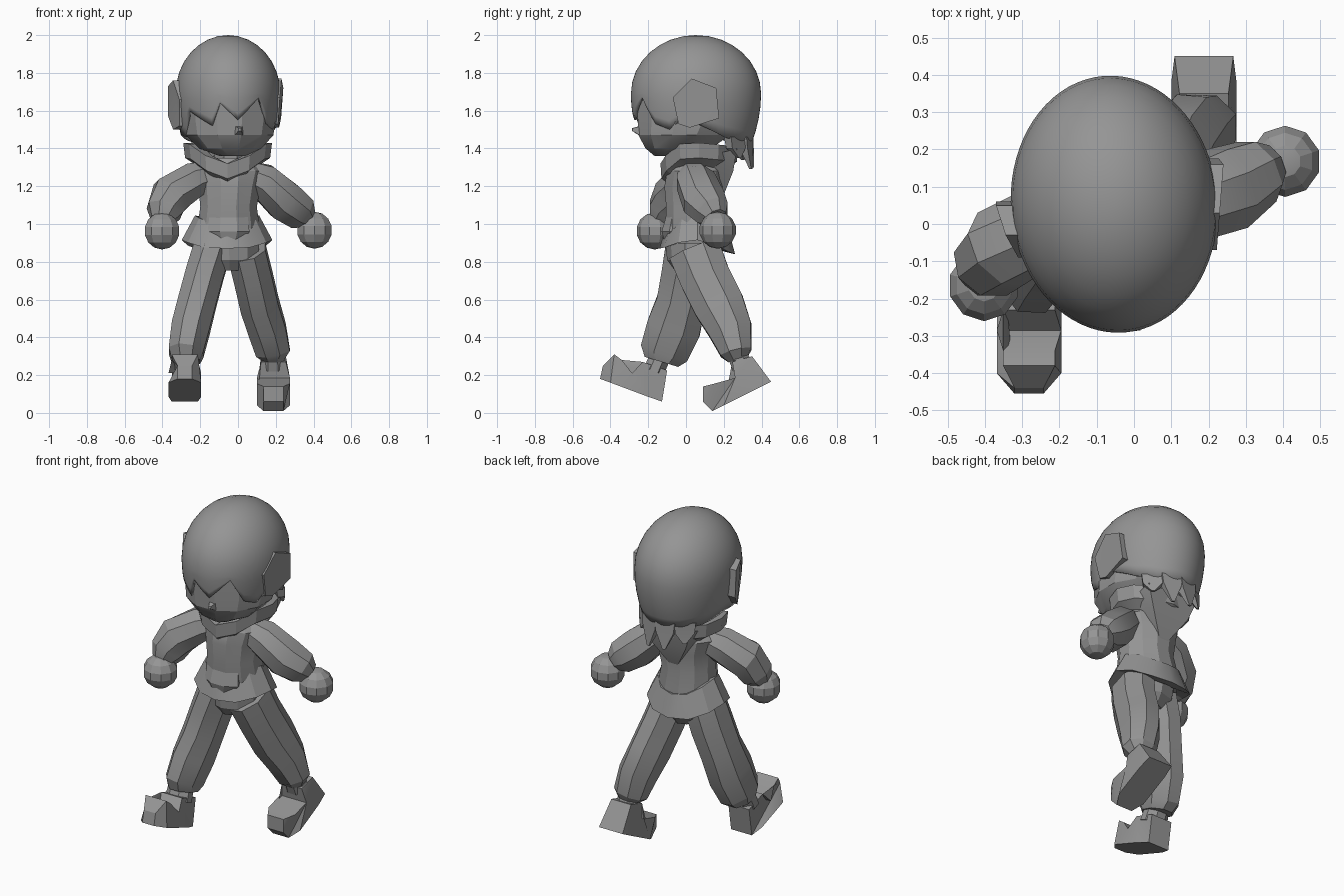
import bpy, bmesh, math
from mathutils import Vector

cube = bpy.data.objects.get("Cube")
if cube:
    bpy.data.objects.remove(cube)

grey = bpy.data.materials.new("plain grey")
grey.use_nodes = True
GREY = (0.3, 0.3, 0.3, 1)
grey.diffuse_color = GREY
grey.node_tree.nodes["Principled BSDF"].inputs["Base Color"].default_value = GREY


def finish(name, bm, angle=25):
    bmesh.ops.recalc_face_normals(bm, faces=bm.faces[:])
    mesh = bpy.data.meshes.new(name)
    bm.to_mesh(mesh)
    bm.free()
    mesh.materials.append(grey)
    obj = bpy.data.objects.new(name, mesh)
    bpy.context.collection.objects.link(obj)
    bpy.ops.object.select_all(action='DESELECT')
    obj.select_set(True)
    bpy.context.view_layer.objects.active = obj
    bpy.ops.object.shade_smooth_by_angle(angle=math.radians(angle))
    return obj


def loft(name, stations, sides=8, ref=(1, 0, 0), square=False):
    """Rings (x, y, z, ru, rv) across a path, capped at both ends.
    square=True keeps every ring horizontal."""
    bm = bmesh.new()
    pts = [Vector(s[:3]) for s in stations]
    rings = []
    for i, s in enumerate(stations):
        t = (pts[min(i + 1, len(pts) - 1)] - pts[max(i - 1, 0)]).normalized()
        if square:
            t = Vector((0, 0, 1))
        u = (Vector(ref) - t * t.dot(Vector(ref))).normalized()
        v = t.cross(u)
        ring = []
        for k in range(sides):
            a = math.tau * (k + 0.5) / sides
            ring.append(bm.verts.new(pts[i] + u * s[3] * math.cos(a) + v * s[4] * math.sin(a)))
        rings.append(ring)
    for a, b in zip(rings, rings[1:]):
        for k in range(sides):
            n = (k + 1) % sides
            bm.faces.new((a[k], a[n], b[n], b[k]))
    bm.faces.new(rings[0])
    bm.faces.new(rings[-1])
    return finish(name, bm)


def slab(name, outline, x0, x1, taper):
    """Side outline (y, z) extruded across x; taper(side, y, z) scales the width."""
    bm = bmesh.new()
    mid, half = (x0 + x1) / 2, (x1 - x0) / 2
    rows = [[bm.verts.new((mid + s * half * taper(s, y, z), y, z)) for y, z in outline]
            for s in (-1, 1)]
    n = len(outline)
    for k in range(n):
        bm.faces.new((rows[0][k], rows[0][(k + 1) % n], rows[1][(k + 1) % n], rows[1][k]))
    for row in rows:
        bm.faces.new(row)
    bmesh.ops.triangulate(bm, faces=[f for f in bm.faces if len(f.verts) > 4])
    return finish(name, bm)


def band(name, x, y, section, lift):
    """Closed section (rx, ry, z) swept round an oval; lift(c, s) shifts the height."""
    bm = bmesh.new()
    rings = []
    for k in range(12):
        c, s = math.cos(math.tau * k / 12), math.sin(math.tau * k / 12)
        rings.append([bm.verts.new((x + rx * c, y + ry * s, z + lift(c, s)))
                      for rx, ry, z in section])
    m = len(section)
    for a, b in zip(rings, rings[1:] + rings[:1]):
        for i in range(m):
            j = (i + 1) % m
            bm.faces.new((a[i], a[j], b[j], b[i]))
    finish(name, bm)


# Hair cap: a dome turned slightly to its left, with a zigzag fringe and side locks
HEM = [(-180, 1.48), (-155, 1.46), (-140, 1.6), (-110, 1.52), (-100, 1.64), (-80, 1.55),
       (-55, 1.67), (-40, 1.53), (-25, 1.5), (-10, 1.56), (30, 1.46), (60, 1.42),
       (120, 1.42), (150, 1.44), (180, 1.48)]
YAW = math.radians(5)


def hem_height(deg):
    for (a, za), (b, zb) in zip(HEM, HEM[1:]):
        if a <= deg <= b:
            return za + (zb - za) * (deg - a) / (b - a)


def hair_point(deg, r):
    a = math.radians(deg) - YAW
    u, v = 0.277 * r * math.cos(a), 0.345 * r * math.sin(a)
    return (-0.053 + u * math.cos(YAW) - v * math.sin(YAW),
            0.053 + u * math.sin(YAW) + v * math.cos(YAW))


def hair_cap():
    bm = bmesh.new()
    top = bm.verts.new((-0.05, 0.05, 2.0))
    columns = []
    for deg in range(-180, 180, 5):
        low = hem_height(deg)
        col = []
        for i in range(1, 13):
            if i <= 8:
                p = i / 8 * math.pi / 2
                r, z = math.sin(p), 1.69 + 0.31 * math.cos(p)
            else:
                z = 1.69 + (low - 1.69) * (i - 8) / 4
                r = 1 - 2.1 * (1.69 - z) ** 2
            col.append(bm.verts.new((*hair_point(deg, r), z)))
        columns.append(col)
    for a, b in zip(columns, columns[1:] + columns[:1]):
        bm.faces.new((top, a[0], b[0]))
        for i in range(11):
            bm.faces.new((a[i], a[i + 1], b[i + 1], b[i]))
    shell = finish("hair", bm, 40).modifiers.new("thickness", 'SOLIDIFY')
    shell.thickness = 0.015
    shell.offset = -1


hair_cap()

# Loose locks at the nape
for i, (deg, tip) in enumerate([(50, 1.35), (74, 1.29), (100, 1.3), (126, 1.34)]):
    a = math.radians(deg)
    loft(f"nape_lock_{i + 1}", [(*hair_point(deg, 0.79), 1.46, 0.085, 0.035),
                                (*hair_point(deg, 0.81), 1.4, 0.075, 0.03),
                                (*hair_point(deg, 0.88), tip, 0.012, 0.008)],
         4, ref=(-math.sin(a), math.cos(a), 0), square=True)

# Face and neck
loft("face", [(-0.03, -0.06, 1.36, 0.07, 0.11), (-0.04, -0.04, 1.4, 0.17, 0.18),
              (-0.045, -0.01, 1.47, 0.24, 0.25), (-0.045, 0.02, 1.55, 0.255, 0.285),
              (-0.05, 0.04, 1.68, 0.255, 0.31)], 12, square=True)
loft("nose", [(0.0, -0.21, 1.49, 0.05, 0.055), (0.01, -0.285, 1.5, 0.01, 0.01)], 4)
loft("neck", [(-0.04, 0.05, 1.24, 0.09, 0.09), (-0.04, 0.04, 1.42, 0.09, 0.09)])

# Ears, flaring outwards at the back
slab("left_ear", [(-0.07, 1.67), (0.03, 1.77), (0.16, 1.72), (0.175, 1.56), (0.02, 1.51),
                  (-0.04, 1.53)], 0.16, 0.24,
     lambda s, y, z: min(1, 0.55 + (y + 0.07) * 2) - (0.3 if z < 1.6 else 0) if s > 0 else 1)
slab("right_ear", [(-0.09, 1.66), (-0.03, 1.76), (0.05, 1.73), (0.06, 1.57), (0.0, 1.5),
                   (-0.06, 1.52)], -0.37, -0.23,
     lambda s, y, z: min(1, 0.15 + (y + 0.09) * 8) - (0.25 if z < 1.55 else 0) if s < 0 else 1)

# Collar dipping to a point at the front, with a hood behind
band("collar", -0.055, 0.07, [(0.17, 0.16, 1.43), (0.235, 0.205, 1.43), (0.225, 0.2, 1.35),
                              (0.15, 0.13, 1.3)],
     lambda c, s: -0.13 * max(0, -s) ** 3 - 0.02 * s)
slab("hood", [(0.12, 1.36), (0.27, 1.4), (0.25, 1.28), (0.19, 1.13), (0.12, 1.2)],
     -0.22, 0.12, lambda s, y, z: max(0.15, min(1, (z - 1.1) / 0.25)))

# Jacket body, flared hem raised at the sides, front pouch
loft("jacket", [(-0.06, 0.055, 0.88, 0.16, 0.15), (-0.05, 0.05, 0.99, 0.17, 0.165),
                (-0.05, 0.04, 1.09, 0.155, 0.15), (-0.045, 0.045, 1.2, 0.17, 0.165),
                (-0.045, 0.05, 1.28, 0.195, 0.155), (-0.045, 0.05, 1.35, 0.12, 0.12)],
     12, square=True)
band("jacket_hem", -0.058, 0.06, [(0.14, 0.14, 0.87), (0.24, 0.2, 0.855), (0.17, 0.165, 0.985),
                                  (0.14, 0.14, 0.98)],
     lambda c, s: 0.06 * abs(c) ** 3 - 0.015 * s)
loft("jacket_pouch", [(-0.05, -0.055, 0.91, 0.09, 0.065), (-0.05, -0.06, 0.96, 0.12, 0.075),
                      (-0.05, -0.05, 1.04, 0.11, 0.06)], 8, square=True)


# Arms: sleeve, wrist, round fist
def arm(side, path, wrist, hand):
    loft(side + "_sleeve", path, 8, ref=(0, 1, 0))
    loft(side + "_wrist", [(*path[-1][:3], 0.055, 0.055), (*wrist, 0.05, 0.05)], 8, ref=(0, 1, 0))
    bm = bmesh.new()
    bmesh.ops.create_uvsphere(bm, u_segments=10, v_segments=7, radius=0.098)
    bmesh.ops.translate(bm, verts=bm.verts[:], vec=hand)
    finish(side + "_hand", bm, 20)


arm("left", [(0.05, 0.03, 1.26, 0.08, 0.08), (0.13, 0.05, 1.23, 0.11, 0.1),
             (0.25, 0.095, 1.12, 0.12, 0.115), (0.33, 0.14, 1.06, 0.095, 0.1),
             (0.365, 0.16, 1.03, 0.06, 0.06)], (0.4, 0.17, 0.98), (0.405, 0.168, 0.967))
arm("right", [(-0.15, 0.04, 1.26, 0.08, 0.08), (-0.24, 0.0, 1.23, 0.11, 0.1),
              (-0.355, -0.065, 1.15, 0.115, 0.115), (-0.39, -0.11, 1.07, 0.1, 0.1),
              (-0.4, -0.14, 1.02, 0.065, 0.065)], (-0.4, -0.16, 0.97), (-0.402, -0.165, 0.963))

# Trousers
loft("hips", [(-0.045, 0.04, 0.755, 0.08, 0.1), (-0.045, 0.04, 0.81, 0.16, 0.14),
              (-0.05, 0.04, 0.9, 0.17, 0.15)], 10, square=True)
loft("left_leg", [(0.045, 0.045, 0.86, 0.11, 0.15), (0.08, 0.1, 0.72, 0.11, 0.145),
                  (0.115, 0.175, 0.57, 0.11, 0.145), (0.155, 0.235, 0.44, 0.108, 0.125),
                  (0.185, 0.265, 0.32, 0.098, 0.09), (0.185, 0.275, 0.28, 0.06, 0.055)])
loft("right_leg", [(-0.135, 0.02, 0.87, 0.11, 0.14), (-0.175, 0.005, 0.74, 0.11, 0.145),
                   (-0.215, -0.025, 0.59, 0.11, 0.14), (-0.25, -0.065, 0.45, 0.11, 0.155),
                   (-0.275, -0.115, 0.32, 0.1, 0.14), (-0.275, -0.13, 0.27, 0.08, 0.1)])

# Ankles and curled-toe shoes
loft("left_ankle", [(0.185, 0.26, 0.34, 0.06, 0.055), (0.185, 0.3, 0.24, 0.07, 0.06)])
loft("right_ankle", [(-0.28, -0.12, 0.34, 0.07, 0.06), (-0.28, -0.17, 0.22, 0.08, 0.06)])
slab("left_shoe", [(0.2, 0.04), (0.14, 0.01), (0.09, 0.06), (0.09, 0.14), (0.15, 0.155),
                   (0.26, 0.185), (0.245, 0.27), (0.35, 0.3), (0.45, 0.165), (0.38, 0.13)],
     0.1, 0.275, lambda s, y, z: 0.6 if y < 0.15 else 0.75 if z > 0.25 else 0.9 if y > 0.4 else 1)
slab("right_shoe", [(-0.4, 0.16), (-0.455, 0.18), (-0.44, 0.25), (-0.38, 0.31), (-0.34, 0.28),
                    (-0.285, 0.21), (-0.23, 0.27), (-0.1, 0.225), (-0.127, 0.06), (-0.2, 0.085)],
     -0.368, -0.195, lambda s, y, z: 0.45 if y < -0.43 else 0.8 if z > 0.22 or y > -0.15 else 1)
